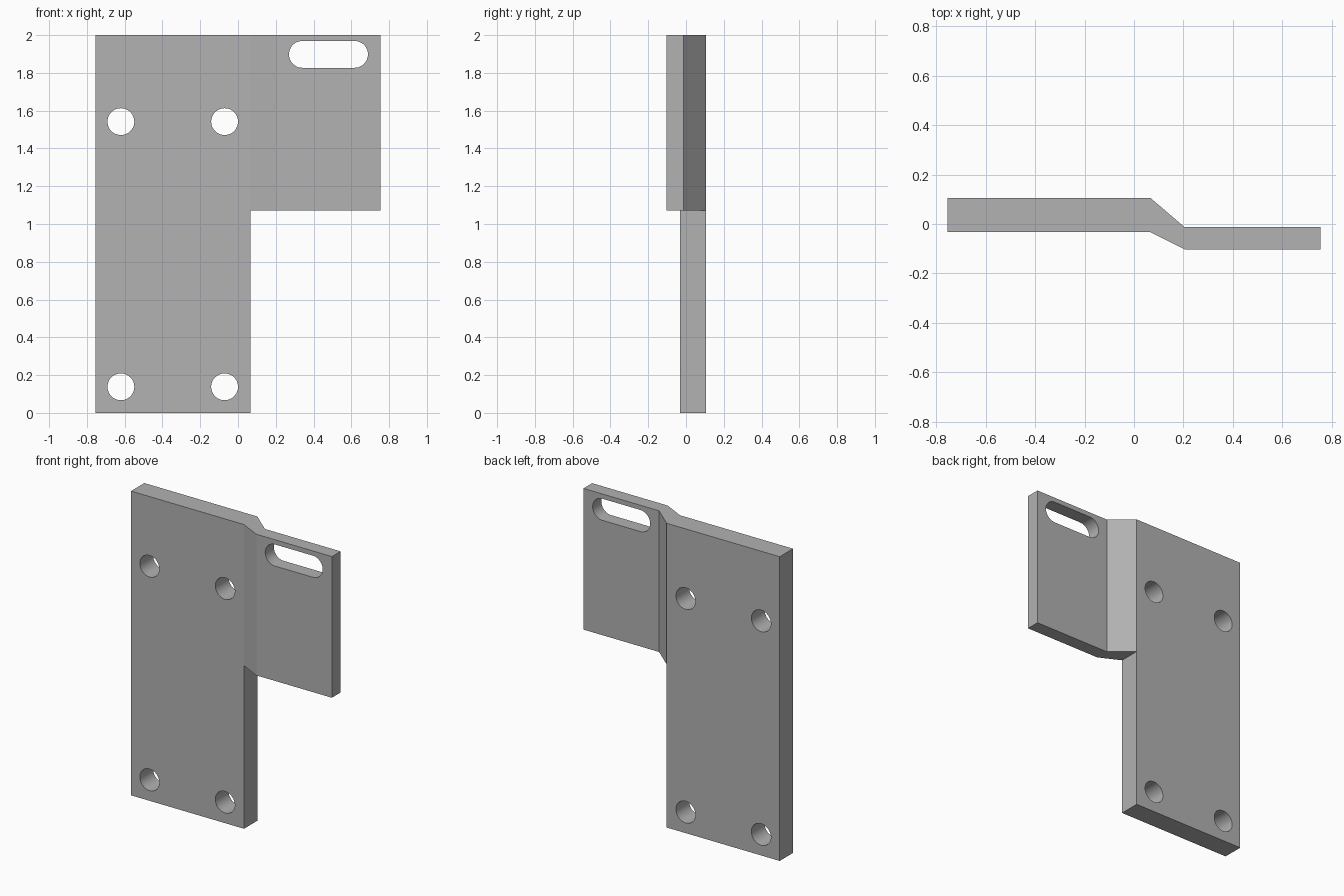
import bpy
import math

old = bpy.data.objects.get("Cube")
if old:
    bpy.data.objects.remove(old, do_unlink=True)

# Single plain grey metal
GREY = (0.445, 0.445, 0.445, 1.0)
metal = bpy.data.materials.new("grey_metal")
metal.use_nodes = True
metal.diffuse_color = GREY
metal.node_tree.nodes["Principled BSDF"].inputs["Base Color"].default_value = GREY

BEND = 0.067       # x where the jog starts, also the edge of the notch
HOLE_R = 0.071


def prism(name, outline, to_point, start, end):
    """Extrude a 2D counter-clockwise outline between two depths."""
    n = len(outline)
    verts = [to_point(a, b, d) for d in (start, end) for a, b in outline]
    faces = [list(range(n))[::-1], list(range(n, 2 * n))]
    faces += [[i, (i + 1) % n, (i + 1) % n + n, i + n] for i in range(n)]
    mesh = bpy.data.meshes.new(name)
    mesh.from_pydata(verts, [], faces)
    mesh.materials.append(metal)
    obj = bpy.data.objects.new(name, mesh)
    bpy.context.collection.objects.link(obj)
    return obj


def upright(a, b, d):
    return (a, b, d)


def through(a, b, d):
    return (a, -d, b)


def stadium(x, z, half_length, radius, steps=24):
    """Round hole, or a slot when half_length is above zero."""
    points = []
    for side, first in ((1, -math.pi / 2), (-1, math.pi / 2)):
        for i in range(steps + 1):
            if half_length == 0 and i == steps:
                continue
            t = first + math.pi * i / steps
            points.append((x + side * half_length + radius * math.cos(t),
                           z + radius * math.sin(t)))
    return points


def cut(target, cutter):
    cutter.hide_render = True
    mod = target.modifiers.new("cut", 'BOOLEAN')
    mod.operation = 'DIFFERENCE'
    mod.solver = 'EXACT'
    mod.object = cutter
    bpy.context.view_layer.objects.active = target
    bpy.ops.object.modifier_apply(modifier=mod.name)
    bpy.data.objects.remove(cutter, do_unlink=True)


# Plate with a stepped, thinner arm on the left
section = [(-0.755, -0.033), (BEND, -0.033), (0.205, -0.103), (0.755, -0.103),
           (0.755, -0.013), (0.205, -0.013), (BEND, 0.105), (-0.755, 0.105)]
plate = prism("mounting_plate", section, upright, 0, 2)

# Open space below the arm
notch = [(BEND, -0.5), (1, -0.5), (1, 0.5), (BEND, 0.5)]
cut(plate, prism("notch_cutter", notch, upright, -0.5, 1.072))

# Four bolt holes
for x in (-0.62, -0.071):
    for z in (0.138, 1.542):
        cut(plate, prism("hole_cutter", stadium(x, z, 0, HOLE_R), through, -0.5, 0.5))

# Adjustment slot in the arm
cut(plate, prism("slot_cutter", stadium(0.479, 1.898, 0.138, HOLE_R), through, -0.5, 0.5))

# Smooth hole walls, sharp plate edges
bpy.ops.object.select_all(action='DESELECT')
plate.select_set(True)
bpy.context.view_layer.objects.active = plate
bpy.ops.object.shade_smooth_by_angle(angle=math.radians(20))
